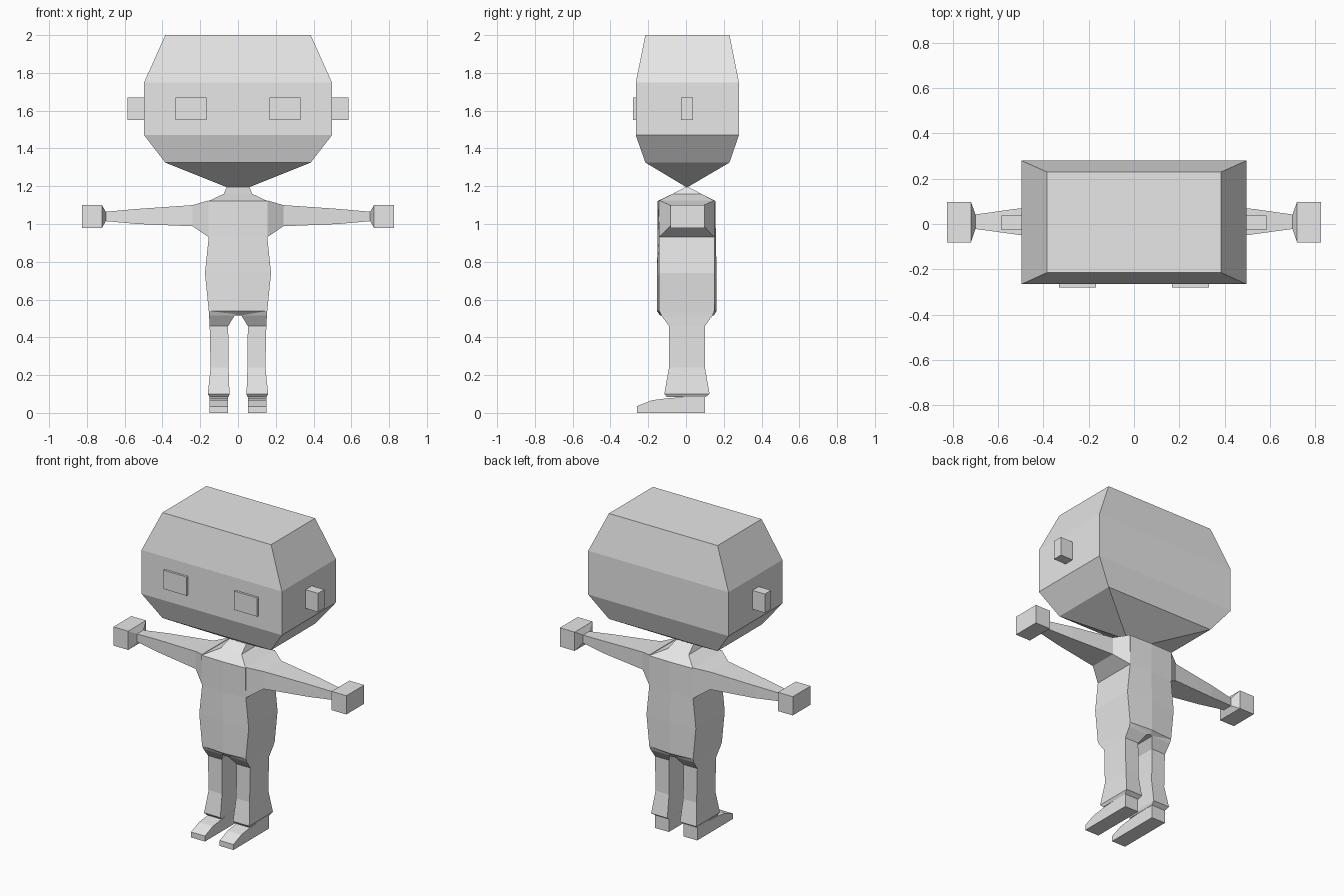
import bpy, bmesh

if "Cube" in bpy.data.objects:
    bpy.data.objects.remove(bpy.data.objects["Cube"])

grey = bpy.data.materials.new("light_grey")
grey.diffuse_color = (0.8, 0.8, 0.8, 1)
grey.use_nodes = True
grey.node_tree.nodes["Principled BSDF"].inputs["Base Color"].default_value = grey.diffuse_color


def loft(name, rings, mirror=False):
    """Skin a list of equal-length point rings, cap both ends, optionally mirror across x."""
    bm = bmesh.new()
    loops = [[bm.verts.new(p) for p in ring] for ring in rings]
    n = len(loops[0])
    for a, b in zip(loops, loops[1:]):
        for i in range(n):
            j = (i + 1) % n
            bm.faces.new((a[i], a[j], b[j], b[i]))
    bm.faces.new(loops[0][::-1])
    bm.faces.new(loops[-1])
    if mirror:
        copy = bmesh.ops.duplicate(bm, geom=bm.verts[:] + bm.edges[:] + bm.faces[:])["geom"]
        for v in copy:
            if isinstance(v, bmesh.types.BMVert):
                v.co.x *= -1
    bmesh.ops.recalc_face_normals(bm, faces=bm.faces[:])
    mesh = bpy.data.meshes.new(name)
    bm.to_mesh(mesh)
    bm.free()
    mesh.materials.append(grey)
    obj = bpy.data.objects.new(name, mesh)
    bpy.context.collection.objects.link(obj)
    return obj


def flat(z, x0, x1, y0, y1):
    """Horizontal rectangle."""
    return [(x0, y0, z), (x1, y0, z), (x1, y1, z), (x0, y1, z)]


def upright(x, y0, y1, z0, z1):
    """Rectangle across the arm direction."""
    return [(x, y0, z0), (x, y1, z0), (x, y1, z1), (x, y0, z1)]


def ridged(z, x, y0, y1, bulge=0.012):
    """Torso section with a slight ridge down the middle of front and back."""
    return [(-x, y0, z), (0, y0 - bulge, z), (x, y0, z),
            (x, y1, z), (0, y1 + bulge, z), (-x, y1, z)]


# Head, tapering to a thin edge at the neck
loft("head", [flat(1.195, -0.06, 0.06, 0.002, 0.008),
              flat(1.325, -0.385, 0.385, -0.215, 0.23),
              flat(1.47, -0.497, 0.497, -0.266, 0.28),
              flat(1.75, -0.497, 0.497, -0.266, 0.28),
              flat(2.0, -0.385, 0.385, -0.215, 0.23)])
loft("eyes", [flat(1.55, 0.167, 0.332, -0.28, -0.26),
              flat(1.67, 0.167, 0.332, -0.28, -0.26)], True)
loft("ears", [flat(1.55, 0.48, 0.585, -0.026, 0.038),
              flat(1.67, 0.48, 0.585, -0.026, 0.038)], True)

# Torso, shoulders and neck
loft("torso", [ridged(0.515, 0.018, -0.125, 0.135),
               ridged(0.54, 0.155, -0.142, 0.15),
               ridged(0.74, 0.175, -0.142, 0.15),
               ridged(0.93, 0.155, -0.142, 0.15, 0.008),
               ridged(1.122, 0.155, -0.146, 0.152, 0.004),
               ridged(1.16, 0.075, -0.07, 0.08, 0),
               ridged(1.197, 0.06, 0.0, 0.01, 0)])

# Arms with block hands
loft("arms", [upright(0.155, -0.142, 0.15, 0.93, 1.125),
              upright(0.24, -0.085, 0.095, 0.988, 1.10),
              upright(0.53, -0.045, 0.066, 1.0, 1.08),
              upright(0.70, -0.022, 0.042, 1.015, 1.065),
              upright(0.72, -0.082, 0.098, 0.98, 1.10),
              upright(0.825, -0.082, 0.098, 0.98, 1.10)], True)

# Legs with flared trouser cuffs
loft("legs", [flat(0.083, 0.05, 0.15, -0.10, 0.10),
              flat(0.10, 0.045, 0.16, -0.115, 0.125),
              flat(0.24, 0.05, 0.145, -0.09, 0.10),
              flat(0.46, 0.052, 0.15, -0.09, 0.10),
              flat(0.515, 0.018, 0.153, -0.13, 0.14),
              flat(0.54, 0.005, 0.155, -0.142, 0.15)], True)

# Wedge feet pointing forward
foot = [(-0.26, 0), (0.10, 0), (0.10, 0.09), (-0.095, 0.078), (-0.18, 0.067), (-0.26, 0.035)]
loft("feet", [[(x, y, z) for y, z in foot] for x in (0.052, 0.15)], True)
